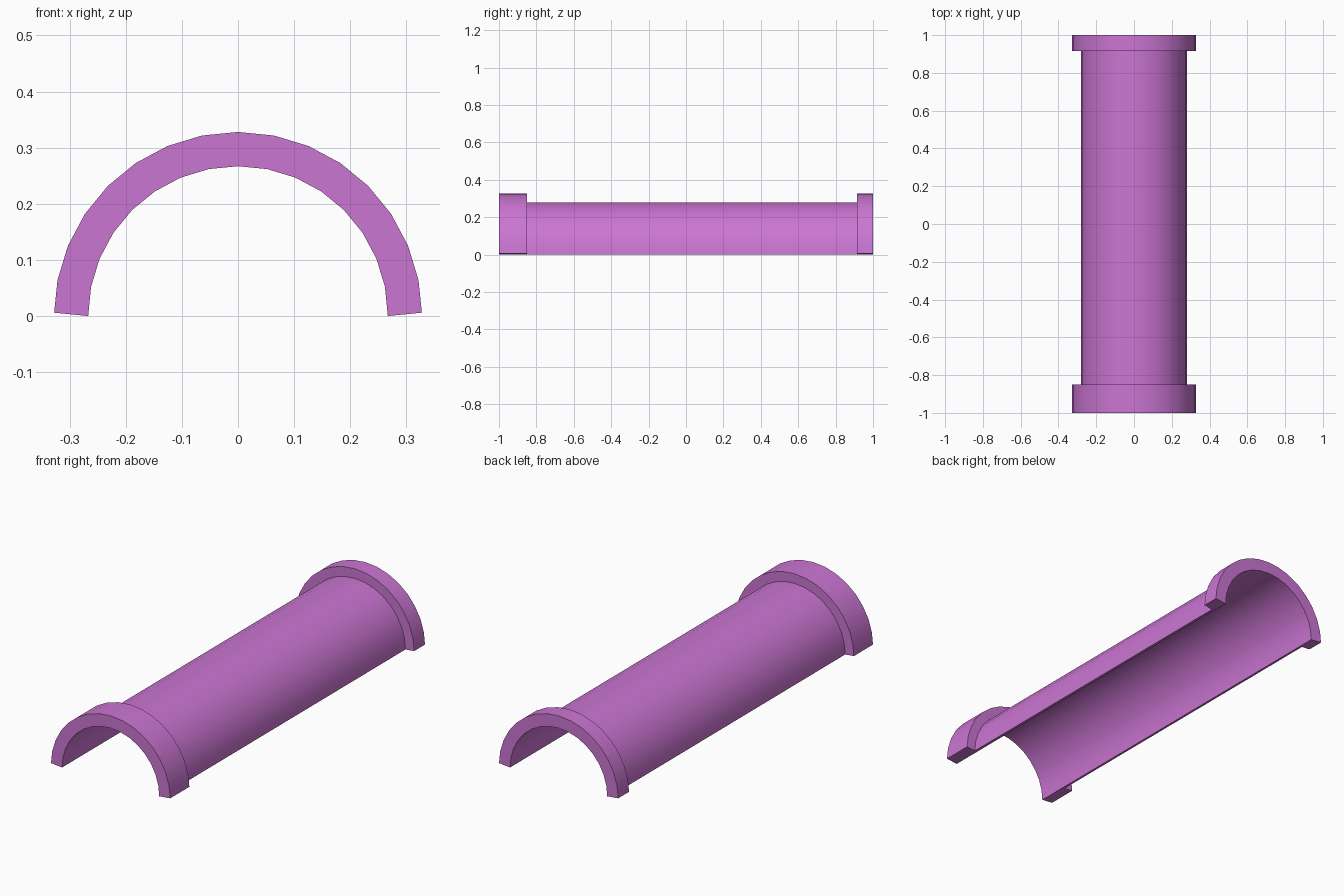
import bpy
import bmesh
from math import cos, sin, pi

cube = bpy.data.objects.get("Cube")
if cube:
    bpy.data.objects.remove(cube)

SEGMENTS = 16
INNER = 0.267      # radius of the inner wall
WALL = 0.013       # thickness of the channel wall
COLLAR = 0.061     # thickness of the end collars
FRONT, BACK = -0.85, 0.915   # where the collars meet the channel

# Lengthwise section: (y, distance outward from the inner wall)
section = [(-1, 0), (-1, COLLAR), (FRONT, COLLAR), (FRONT, WALL),
           (BACK, WALL), (BACK, COLLAR), (1, COLLAR), (1, 0)]

# Sweep the section around a half circle; the two ends lean with their last facet
bm = bmesh.new()
rings = []
for i in range(SEGMENTS + 1):
    base = pi * i / SEGMENTS
    lean = base
    if i == 0:
        lean += pi / SEGMENTS / 2
    elif i == SEGMENTS:
        lean -= pi / SEGMENTS / 2
    rings.append([bm.verts.new((INNER * cos(base) + t * cos(lean), y,
                                INNER * sin(base) + t * sin(lean)))
                  for y, t in section])
for a, b in zip(rings, rings[1:]):
    for j in range(len(section)):
        k = (j + 1) % len(section)
        bm.faces.new((a[j], a[k], b[k], b[j]))

# Lower edges of the half pipe
bm.faces.new(rings[0])
bm.faces.new(rings[-1])
bmesh.ops.recalc_face_normals(bm, faces=bm.faces)

mesh = bpy.data.meshes.new("half_pipe")
bm.to_mesh(mesh)
bm.free()
pipe = bpy.data.objects.new("half_pipe", mesh)
bpy.context.collection.objects.link(pipe)

# Single orchid colour
colour = (0.60, 0.18, 0.65, 1)
mat = bpy.data.materials.new("orchid")
mat.use_nodes = True
mat.diffuse_color = colour
for node in mat.node_tree.nodes:
    if node.type == "BSDF_PRINCIPLED":
        node.inputs["Base Color"].default_value = colour
mesh.materials.append(mat)

# Smooth walls with crisp collar edges
bpy.ops.object.select_all(action="DESELECT")
pipe.select_set(True)
bpy.context.view_layer.objects.active = pipe
bpy.ops.object.shade_smooth_by_angle()
